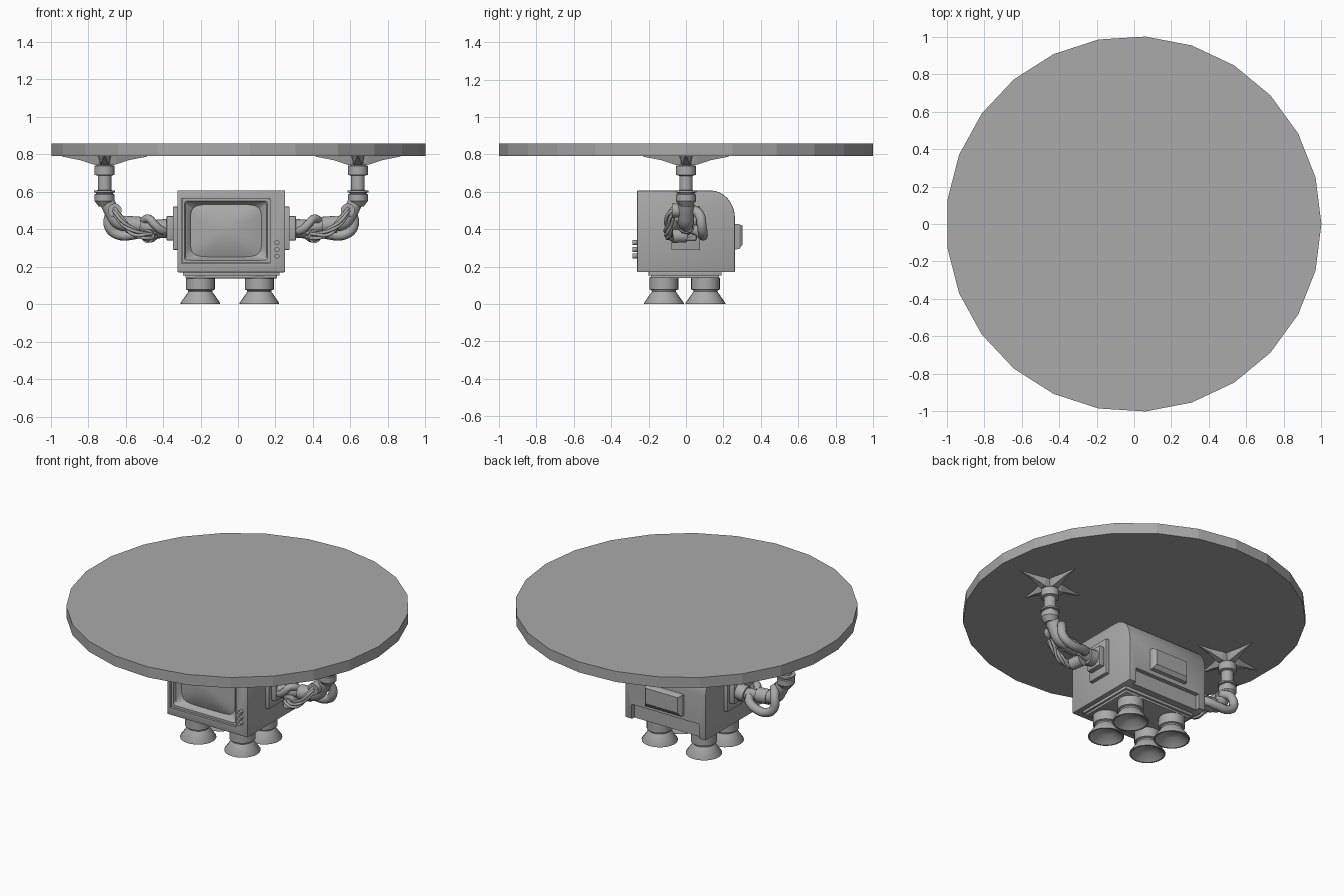
import bpy, bmesh, math
from math import pi, cos, sin
from mathutils import Vector

cube = bpy.data.objects.get("Cube")
if cube:
    bpy.data.objects.remove(cube)

grey = bpy.data.materials.new("plain grey")
grey.use_nodes = True
grey.diffuse_color = (0.4, 0.4, 0.4, 1)
grey.node_tree.nodes["Principled BSDF"].inputs["Base Color"].default_value = (0.4, 0.4, 0.4, 1)
CX = -0.036  # centre line of the set, slightly off the table's centre


def select(ob):
    bpy.ops.object.select_all(action='DESELECT')
    ob.select_set(True)
    bpy.context.view_layer.objects.active = ob


def smooth(ob, angle=35):
    select(ob)
    bpy.ops.object.shade_smooth_by_angle(angle=math.radians(angle))


def finish(name, bm, smoothed=True):
    bmesh.ops.recalc_face_normals(bm, faces=bm.faces)
    me = bpy.data.meshes.new(name)
    bm.to_mesh(me)
    bm.free()
    ob = bpy.data.objects.new(name, me)
    bpy.context.collection.objects.link(ob)
    me.materials.append(grey)
    if smoothed:
        smooth(ob)
    return ob


def box(name, x, y, z, bevel=0.0):
    """Box from (low, high) pairs."""
    bm = bmesh.new()
    bmesh.ops.create_cube(bm, size=1)
    for v in bm.verts:
        for i, (a, b) in enumerate((x, y, z)):
            v.co[i] = (a + b) / 2 + v.co[i] * (b - a)
    if bevel:
        bmesh.ops.bevel(bm, geom=bm.edges[:], offset=bevel, segments=2, affect='EDGES', profile=0.5)
    return finish(name, bm)


def loft(name, rings, smoothed=True):
    """Skin a list of equal point rings and close both ends."""
    bm = bmesh.new()
    rows = [[bm.verts.new(p) for p in ring] for ring in rings]
    n = len(rows[0])
    for a, b in zip(rows, rows[1:]):
        for i in range(n):
            j = (i + 1) % n
            bm.faces.new((a[i], a[j], b[j], b[i]))
    bm.faces.new(rows[0])
    bm.faces.new(rows[-1])
    return finish(name, bm, smoothed)


def lathe(name, profile, at, sides=24, smoothed=True):
    """Turn (radius, height) points about a vertical axis."""
    rings = [[(at[0] + r * cos(2 * pi * i / sides), at[1] + r * sin(2 * pi * i / sides), z)
              for i in range(sides)] for r, z in profile]
    return loft(name, rings, smoothed)


def rod(name, a, b, r, sides=20):
    a, b = Vector(a), Vector(b)
    q = (b - a).to_track_quat('Z', 'Y')
    ring = [q @ Vector((r * cos(2 * pi * i / sides), r * sin(2 * pi * i / sides), 0)) for i in range(sides)]
    return loft(name, [[a + p for p in ring], [b + p for p in ring]])


def tube(name, points, r):
    cu = bpy.data.curves.new(name, 'CURVE')
    cu.dimensions = '3D'
    cu.bevel_depth, cu.bevel_resolution, cu.resolution_u = r, 3, 6
    cu.use_fill_caps = True
    sp = cu.splines.new('BEZIER')
    sp.bezier_points.add(len(points) - 1)
    for bp, p in zip(sp.bezier_points, points):
        bp.co = p
        bp.handle_left_type = bp.handle_right_type = 'AUTO'
    cu.materials.append(grey)
    ob = bpy.data.objects.new(name, cu)
    bpy.context.collection.objects.link(ob)
    select(ob)
    bpy.ops.object.convert(target='MESH')
    smooth(bpy.context.object, 50)


def cut(ob, cutter):
    mod = ob.modifiers.new("cut", 'BOOLEAN')
    mod.operation, mod.object, mod.solver = 'DIFFERENCE', cutter, 'EXACT'
    select(ob)
    bpy.ops.object.modifier_apply(modifier=mod.name)
    bpy.data.objects.remove(cutter)


# Round table top with faceted rim
lathe("table_top", [(1.002, 0.79), (1.002, 0.858)], (-0.002, 0), 25, False)

# Television case: side profile with a rounded upper back, extruded across
profile = [(-0.262, 0.17), (-0.262, 0.607)]
profile += [(0.13 + 0.132 * sin(t * pi / 16), 0.457 + 0.15 * cos(t * pi / 16)) for t in range(9)]
profile += [(0.262, 0.17)]
case = loft("television_case", [[(x, y, z) for y, z in profile] for x in (CX - 0.288, CX + 0.288)], False)
bev = case.modifiers.new("soft_edges", 'BEVEL')
bev.width, bev.segments, bev.limit_method = 0.006, 2, 'ANGLE'
select(case)
bpy.ops.object.modifier_apply(modifier=bev.name)
cut(case, box("screen_cutter", (-0.302, 0.172), (-0.4, -0.19), (0.218, 0.563)))
cut(case, box("back_cutter", (CX - 0.24, CX + 0.24), (0.235, 0.4), (0.1, 0.265)))
smooth(case)


# Screen surround and bulging glass share one rounded-rectangle helper
def rounded(w, h, n, y, count=64):
    pts = []
    for i in range(count):
        c, s = cos(2 * pi * (i + 0.5) / count), sin(2 * pi * (i + 0.5) / count)
        pts.append((-0.064 + math.copysign(w * abs(c) ** (2 / n), c), y,
                    0.392 + math.copysign(h * abs(s) ** (2 / n), s)))
    return pts


loft("screen_surround", [rounded(0.236, 0.172, 40, -0.19), rounded(0.236, 0.172, 40, -0.25),
                         rounded(0.222, 0.158, 30, -0.25), rounded(0.216, 0.152, 20, -0.232),
                         rounded(0.193, 0.143, 6, -0.215), rounded(0.188, 0.138, 6, -0.205)])
loft("screen_glass", [rounded(0.19 * k, 0.14 * k, 2 + 4 * k, -0.212 - 0.03 * (1 - k * k))
                      for k in (1, 0.9, 0.75, 0.6, 0.4, 0.2, 0.03)])

# Control knobs
for z in (0.256, 0.291, 0.328):
    rod("control_knob", (0.208, -0.25, z), (0.208, -0.286, z), 0.013, 16)

# Housing on the back, tapering outwards
loft("back_housing", [[(CX + sx * w, y, 0.36 + sz * h + dz) for sx, sz in ((-1, -1), (1, -1), (1, 1), (-1, 1))]
                      for w, h, y, dz in ((0.135, 0.07, 0.25, 0), (0.13, 0.066, 0.285, 0),
                                          (0.115, 0.05, 0.302, 0.008))], False)

# Stepped base plate
box("base_plate", (CX - 0.258, CX + 0.258), (-0.2, 0.19), (0.152, 0.175), 0.003)
box("base_step", (CX - 0.245, CX + 0.245), (-0.187, 0.177), (0.138, 0.155), 0.003)

# Four flared feet, hollow underneath
foot = [(0.072, 0.145), (0.077, 0.138), (0.077, 0.078), (0.066, 0.074), (0.064, 0.066),
        (0.106, 0.006), (0.106, 0), (0.098, 0), (0.05, 0.04), (0.01, 0.045)]
for x in (CX - 0.165, CX + 0.15):
    for y in (-0.118, 0.104):
        lathe("foot", foot, (x, y))

# Arms, built outward from the centre line and mirrored
for side, s in (("right", -1), ("left", 1)):
    def path(points):
        return [(CX + s * u, y, z) for u, y, z in points]

    def name(part):
        return side + "_" + part

    def span(a, b):
        return tuple(sorted((CX + s * a, CX + s * b)))

    # Shoulder plates and socket
    box(name("shoulder_plate"), span(0.28, 0.312), (-0.078, 0.075), (0.29, 0.52), 0.004)
    box(name("shoulder_block"), span(0.31, 0.345), (-0.055, 0.055), (0.34, 0.47), 0.004)
    rod(name("shoulder_socket"), *path([(0.34, 0, 0.405), (0.4, 0, 0.4)]), 0.05)

    # Main arm, elbow collar and forearm
    rod(name("upper_arm"), *path([(0.39, 0, 0.4), (0.5, 0, 0.425)]), 0.036)
    rod(name("elbow_collar"), *path([(0.485, 0, 0.42), (0.56, 0, 0.425)]), 0.046)
    tube(name("elbow"), path([(0.54, 0, 0.425), (0.6, 0, 0.44), (0.635, 0, 0.49), (0.668, 0, 0.56)]), 0.042)

    # Hoses bending around the elbow
    tube(name("rear_hose"), path([(0.61, 0.02, 0.51), (0.645, 0.07, 0.48), (0.65, 0.085, 0.41),
                                  (0.6, 0.09, 0.37), (0.53, 0.085, 0.37), (0.46, 0.06, 0.39),
                                  (0.43, 0.01, 0.41)]), 0.027)
    tube(name("front_hose"), path([(0.34, -0.02, 0.39), (0.375, -0.05, 0.395), (0.41, -0.06, 0.425),
                                   (0.44, -0.045, 0.456), (0.475, 0, 0.44)]), 0.022)

    # Bundle of thin cables with a cuff at each end
    for i in range(5):
        dy, dz = 0.018 * cos(2 * pi * i / 5), 0.018 * sin(2 * pi * i / 5)
        tube(name("cable"), path([(0.4, -0.02 + dy, 0.37 + dz), (0.45, -0.085 + dy, 0.362 + dz),
                                  (0.52, -0.095 - dz, 0.385 + dy), (0.58, -0.09 - dy, 0.44 - dz),
                                  (0.62, -0.07 - dy, 0.49 - dz), (0.63, -0.02 - dy, 0.505 - dz)]), 0.009)
    rod(name("lower_cuff"), *path([(0.43, 0, 0.365), (0.445, -0.075, 0.362)]), 0.036)
    rod(name("upper_cuff"), *path([(0.622, 0, 0.5), (0.622, -0.075, 0.5)]), 0.037)

    # Wrist, shaft and collar
    hand = (CX + s * 0.676, 0)
    lathe(name("wrist"), [(0.03, 0.52), (0.053, 0.55), (0.053, 0.585), (0.046, 0.588), (0.046, 0.594),
                          (0.056, 0.596), (0.056, 0.606), (0.036, 0.608), (0.036, 0.685), (0.053, 0.69),
                          (0.053, 0.738), (0.04, 0.742), (0.03, 0.79)], hand)

    # Four pointed fingers spread under the table
    for k in range(4):
        d = Vector((cos(k * pi / 2), sin(k * pi / 2), 0))
        n = Vector((-d.y, d.x, 0))
        base = Vector((hand[0], hand[1], 0))
        rings = [[base + d * r + n * w + Vector((0, 0, z)) for w, z in
                  ((-hw, 0.792), (-hw * 0.6, low), (hw * 0.6, low), (hw, 0.792))]
                 for r, hw, low in ((0.0, 0.036, 0.735), (0.06, 0.034, 0.745),
                                    (0.13, 0.018, 0.768), (0.226, 0.003, 0.787))]
        loft(name("finger"), rings, False)
